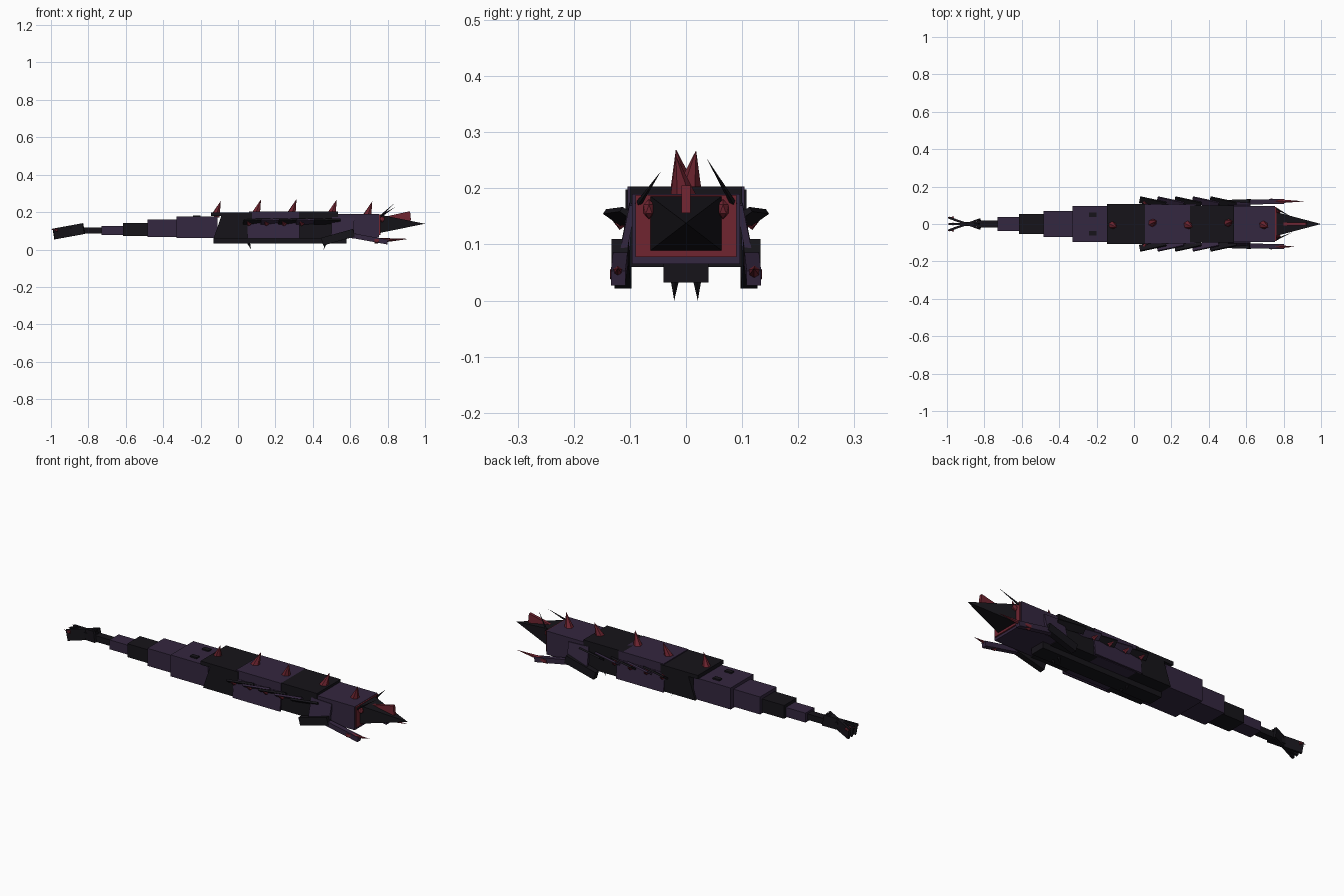
import bpy, bmesh
from mathutils import Vector, Matrix

if "Cube" in bpy.data.objects:
    bpy.data.objects.remove(bpy.data.objects["Cube"])


def material(name, rgb):
    m = bpy.data.materials.new(name)
    m.diffuse_color = (*rgb, 1)
    m.use_nodes = True
    m.node_tree.nodes["Principled BSDF"].inputs["Base Color"].default_value = m.diffuse_color
    return m


PURPLE = material("purple_shell", (0.034, 0.020, 0.050))
DARK = material("black_shell", (0.008, 0.007, 0.010))
RED = material("red_spines", (0.16, 0.018, 0.030))


def finish(name, bm, mat):
    bmesh.ops.recalc_face_normals(bm, faces=bm.faces)
    me = bpy.data.meshes.new(name)
    bm.to_mesh(me)
    bm.free()
    me.materials.append(mat)
    ob = bpy.data.objects.new(name, me)
    bpy.context.collection.objects.link(ob)
    return ob


def box(name, mat, x, y, z):
    """Box given by its (min, max) along each axis."""
    bm = bmesh.new()
    c = Vector((sum(x) / 2, sum(y) / 2, sum(z) / 2))
    s = Vector((x[1] - x[0], y[1] - y[0], z[1] - z[0]))
    bmesh.ops.create_cube(bm, size=1, matrix=Matrix.Translation(c) @ Matrix.Diagonal((*s, 1)))
    return finish(name, bm, mat)


def frame(a, b):
    """Matrix at the middle of a-b: local x along the line, local z near up."""
    a, b = Vector(a), Vector(b)
    d = (b - a).normalized()
    side = Vector((0, 0, 1)).cross(d).normalized()
    rot = Matrix((d, side, d.cross(side))).transposed().to_4x4()
    return Matrix.Translation((a + b) / 2) @ rot, (b - a).length


def beam(name, mat, a, b, w, h, roll=0):
    m, length = frame(a, b)
    bm = bmesh.new()
    bmesh.ops.create_cube(bm, size=1, matrix=m @ Matrix.Rotation(roll, 4, 'X')
                          @ Matrix.Diagonal((length, w, h, 1)))
    return finish(name, bm, mat)


def cone(name, mat, a, b, r, sides=6):
    d = Vector(b) - Vector(a)
    m = Matrix.Translation((Vector(a) + Vector(b)) / 2) @ d.to_track_quat('Z', 'Y').to_matrix().to_4x4()
    bm = bmesh.new()
    bmesh.ops.create_cone(bm, cap_ends=True, segments=sides, radius1=r, radius2=0,
                          depth=d.length, matrix=m)
    return finish(name, bm, mat)


def prism(name, mat, profile, y0, y1):
    """Extrude an x-z profile from y0 to y1."""
    bm = bmesh.new()
    f = bm.faces.new([bm.verts.new((x, y0, z)) for x, z in profile])
    g = bmesh.ops.extrude_face_region(bm, geom=[f])
    bmesh.ops.translate(bm, vec=(0, y1 - y0, 0),
                        verts=[v for v in g['geom'] if isinstance(v, bmesh.types.BMVert)])
    return finish(name, bm, mat)


# Body segments, head to tail: x range, half width, z range
segments = [(0.53, 0.755, 0.096, 0.065, 0.190, PURPLE),
            (0.30, 0.535, 0.100, 0.060, 0.203, DARK),
            (0.06, 0.325, 0.104, 0.060, 0.203, PURPLE),
            (-0.33, -0.11, 0.096, 0.062, 0.176, PURPLE),
            (-0.485, -0.32, 0.070, 0.067, 0.160, PURPLE),
            (-0.615, -0.47, 0.053, 0.072, 0.143, DARK),
            (-0.73, -0.60, 0.038, 0.077, 0.127, PURPLE),
            (-0.84, -0.72, 0.020, 0.085, 0.117, DARK)]
for i, (x0, x1, w, z0, z1, mat) in enumerate(segments):
    box(f"body_segment_{i + 1}", mat, (x0, x1), (-w, w), (z0, z1))

# Hip segment with slanted rear edge, and the belly keel
prism("hip_segment", DARK, [(-0.13, 0.06), (0.075, 0.06), (0.075, 0.198), (-0.145, 0.198),
                            (-0.145, 0.178), (-0.09, 0.178)], -0.108, 0.108)
box("belly_plate", DARK, (-0.13, 0.58), (-0.04, 0.04), (0.032, 0.07))

# Head: collar, pyramid snout, crest
box("neck_collar", RED, (0.745, 0.762), (-0.09, 0.09), (0.078, 0.188))
bm = bmesh.new()
base = [bm.verts.new((0.755, y, z)) for y, z in
        ((-0.065, 0.088), (0.065, 0.088), (0.065, 0.187), (-0.065, 0.187))]
tip = bm.verts.new((1.0, 0, 0.138))
bm.faces.new(base)
for i in range(4):
    bm.faces.new((base[i], base[(i + 1) % 4], tip))
finish("snout", bm, DARK)
prism("snout_crest", RED, [(0.77, 0.172), (0.92, 0.205), (0.925, 0.156), (0.80, 0.155)], -0.008, 0.008)

# Dorsal spines, leaning forward and alternately sideways
for i, (x, z) in enumerate([(-0.12, 0.187), (0.095, 0.195), (0.285, 0.197), (0.50, 0.195), (0.69, 0.185)]):
    s = 1 if i % 2 else -1
    cone(f"dorsal_spine_{i + 1}", RED, (x, s * 0.004, z - 0.008), (x + 0.028, s * 0.018, z + 0.073), 0.026)

# Mirrored parts
for s, side in ((-1, "near"), (1, "far")):
    # Eyes
    bm = bmesh.new()
    bmesh.ops.create_icosphere(bm, subdivisions=1, radius=1, matrix=Matrix.Translation(
        (0.77, s * 0.066, 0.163)) @ Matrix.Diagonal((0.016, 0.011, 0.018, 1)))
    finish(f"eye_{side}", bm, RED)
    # Antennae
    top = (0.845, s * 0.045, 0.23) if s < 0 else (0.845, 0.036, 0.255)
    cone(f"antenna_{side}", DARK, (0.755, s * 0.085, 0.172), top, 0.006, 5)
    # Side armour panel and shoulder plate
    beam(f"side_panel_{side}", PURPLE, (0.05, s * 0.109, 0.108), (0.33, s * 0.109, 0.108), 0.008, 0.10, s * 0.12)
    beam(f"shoulder_plate_{side}", PURPLE, (0.50, s * 0.106, 0.12), (0.62, s * 0.106, 0.115), 0.012, 0.11, s * 0.2)
    # Foreleg: upper arm, forearm and red blade
    beam(f"upper_arm_{side}", DARK, (0.45, s * 0.112, 0.042), (0.62, s * 0.118, 0.09), 0.03, 0.042)
    beam(f"forearm_{side}", PURPLE, (0.57, s * 0.116, 0.082), (0.80, s * 0.121, 0.04), 0.026, 0.026)
    cone(f"claw_blade_{side}", RED, (0.73, s * 0.122, 0.047),
         (0.915 if s > 0 else 0.86, s * 0.121, 0.057), 0.016)
    # Overlapping side fins with red tips
    for i in range(5):
        x = 0.03 + i * 0.094
        beam(f"side_fin_{side}_{i + 1}", PURPLE if i % 2 else DARK,
             (x, s * 0.13, 0.148), (x + 0.14, s * 0.10, 0.152), 0.038, 0.010, s * 0.6)
        if i < 4:
            cone(f"fin_spine_{side}_{i + 1}", RED, (x + 0.03, s * 0.112, 0.138),
                 (x + 0.015, s * 0.143, 0.158), 0.014)
    # Belly spikes
    for x, lean in ((0.055, 0.015), (0.47, -0.012)):
        cone(f"belly_spike_{side}", DARK, (x, s * 0.02, 0.04), (x + lean, s * 0.021, 0.0), 0.009)
    # Flat ridge plates along the rear back
    box(f"back_plate_{side}", DARK, (-0.24, -0.20), (s * 0.05 - 0.012, s * 0.05 + 0.012), (0.17, 0.183))

# Tail fan: crossed upright blades, each ending in a red bead
for i, y in enumerate((-0.032, 0, 0.032)):
    beam(f"tail_blade_{i + 1}", DARK, (-0.985, y, 0.083), (-0.825, -0.75 * y, 0.112), 0.012, 0.058)
    cone(f"tail_barb_{i + 1}", RED, (-0.965, y, 0.103), (-1.0, y * 1.1, 0.108), 0.009)
beam("tail_stem", DARK, (-0.90, 0, 0.098), (-0.72, 0, 0.1), 0.024, 0.026)
